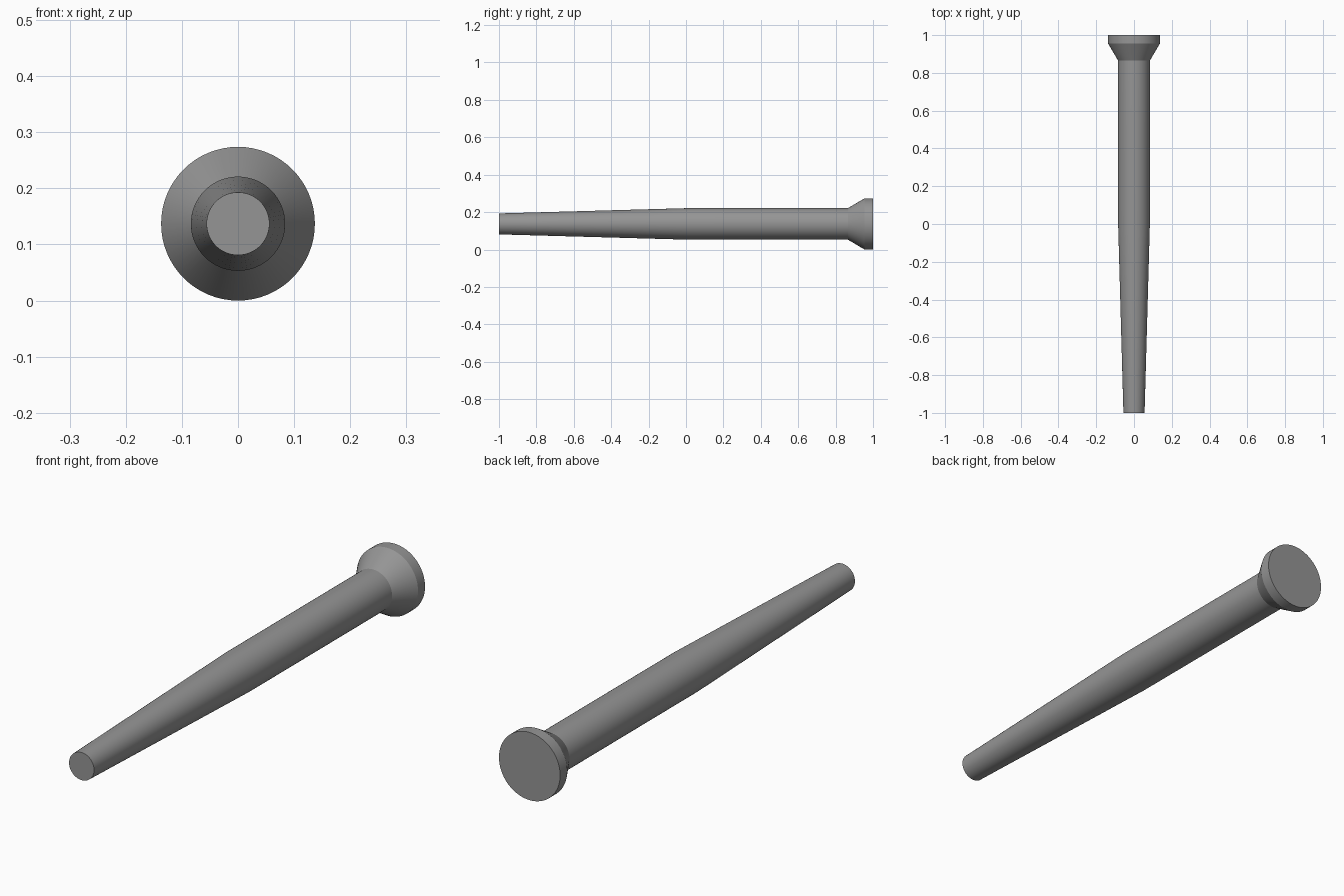
import bpy, bmesh, math

if "Cube" in bpy.data.objects:
    bpy.data.objects.remove(bpy.data.objects["Cube"])

SIDES = 64
AXIS_Z = 0.137

# Plain grey metal
metal = bpy.data.materials.new("grey_metal")
metal.diffuse_color = (0.3, 0.3, 0.3, 1)
metal.use_nodes = True
metal.node_tree.nodes["Principled BSDF"].inputs["Base Color"].default_value = metal.diffuse_color


def lathe(name, profile):
    """Closed solid turned around the y axis from (y, radius) points."""
    bm = bmesh.new()
    rings = []
    for y, r in profile:
        rings.append([bm.verts.new((r * math.cos(a), y, AXIS_Z + r * math.sin(a)))
                      for a in (2 * math.pi * i / SIDES for i in range(SIDES))])
    for a, b in zip(rings, rings[1:]):
        for i in range(SIDES):
            j = (i + 1) % SIDES
            bm.faces.new((a[i], a[j], b[j], b[i]))
    bm.faces.new(rings[0])
    bm.faces.new(rings[-1])
    bmesh.ops.recalc_face_normals(bm, faces=bm.faces)
    mesh = bpy.data.meshes.new(name)
    bm.to_mesh(mesh)
    bm.free()
    obj = bpy.data.objects.new(name, mesh)
    bpy.context.collection.objects.link(obj)
    mesh.materials.append(metal)
    bpy.ops.object.select_all(action='DESELECT')
    obj.select_set(True)
    bpy.context.view_layer.objects.active = obj
    bpy.ops.object.shade_smooth_by_angle(angle=math.radians(25))
    return obj


# Tapered front half, straight rear half, flared neck and flat head
lathe("tapered_pin", [(-1, 0.056), (0, 0.084), (0.865, 0.084),
                      (0.955, 0.137), (1, 0.137)])
